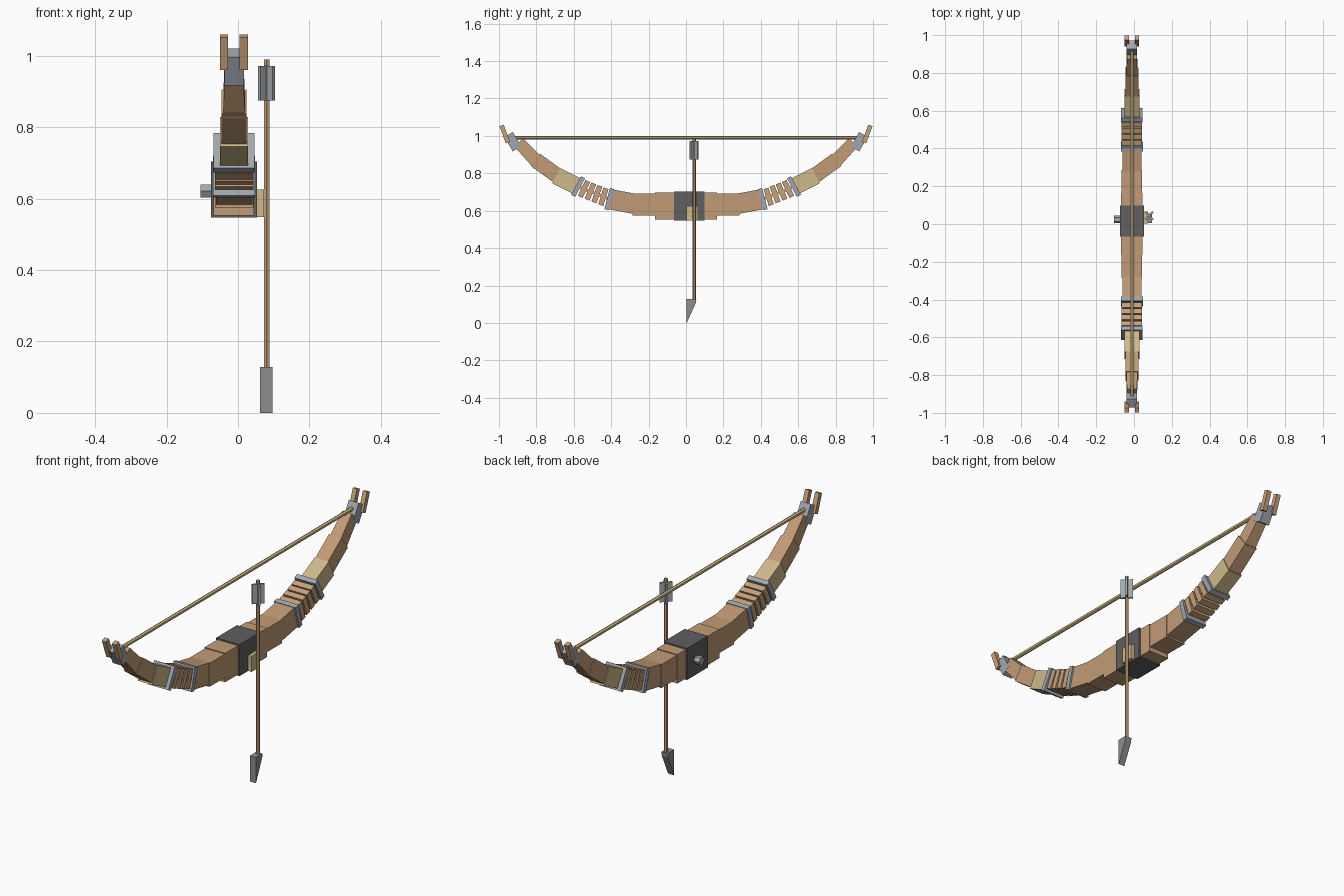
import bpy, bmesh, math
from mathutils import Vector, Matrix

if "Cube" in bpy.data.objects:
    bpy.data.objects.remove(bpy.data.objects["Cube"])

CX = -0.011  # centre plane of the bow


def mat(name, r, g, b):
    m = bpy.data.materials.new(name)
    m.diffuse_color = (r, g, b, 1)
    m.use_nodes = True
    m.node_tree.nodes["Principled BSDF"].inputs["Base Color"].default_value = m.diffuse_color
    return m


WOOD = mat("brown wood", 0.54, 0.33, 0.18)
SLAT = mat("warm wood", 0.57, 0.36, 0.20)
TAN = mat("pale tan", 0.62, 0.49, 0.26)
DARK = mat("dark grip", 0.115, 0.115, 0.12)
METAL = mat("light metal", 0.36, 0.39, 0.43)
STEEL = mat("grey steel", 0.27, 0.27, 0.265)


def finish(name, bm, m):
    bmesh.ops.recalc_face_normals(bm, faces=bm.faces)
    me = bpy.data.meshes.new(name)
    bm.to_mesh(me)
    bm.free()
    me.materials.append(m)
    ob = bpy.data.objects.new(name, me)
    bpy.context.collection.objects.link(ob)
    return ob


def box(name, lo, hi, m):
    lo, hi = Vector(lo), Vector(hi)
    bm = bmesh.new()
    bmesh.ops.create_cube(bm, size=1)
    for v in bm.verts:
        v.co = Vector(v.co[i] * (hi[i] - lo[i]) + (lo[i] + hi[i]) / 2 for i in range(3))
    return finish(name, bm, m)


def bar(name, p0, p1, h, w, m, side=1, x=CX, taper=1.0):
    """Box in the YZ plane running from p0 to p1, h across, w wide in x."""
    a, b = Vector((p0[0] * side, p0[1])), Vector((p1[0] * side, p1[1]))
    d = (b - a).normalized()
    n = Vector((-d.y, d.x))
    bm = bmesh.new()
    rings = []
    for p, k in ((a, 1.0), (b, taper)):
        ring = []
        for sx, sn in ((-1, -1), (1, -1), (1, 1), (-1, 1)):
            q = p + n * sn * h * k / 2
            ring.append(bm.verts.new((x + sx * w * k / 2, q.x, q.y)))
        rings.append(ring)
    bm.faces.new(rings[0])
    bm.faces.new(rings[1])
    for i in range(4):
        j = (i + 1) % 4
        bm.faces.new((rings[0][i], rings[0][j], rings[1][j], rings[1][i]))
    return finish(name, bm, m)


def rod(name, centre, axis, r, length, sides, m):
    bm = bmesh.new()
    bmesh.ops.create_cone(bm, cap_ends=True, segments=sides, radius1=r, radius2=r, depth=length)
    q = Vector((0, 0, 1)).rotation_difference(Vector(axis)).to_matrix().to_4x4()
    bmesh.ops.transform(bm, matrix=Matrix.Translation(centre) @ q, verts=bm.verts)
    return finish(name, bm, m)


def around(c, angle, t):
    """End points of a plate of thickness t centred on c, facing along angle."""
    d = Vector((math.cos(angle), math.sin(angle))) * t / 2
    c = Vector(c)
    return c - d, c + d


# grip and riser
box("riser", (-0.068, -0.165, 0.553), (0.045, 0.165, 0.697), WOOD)
box("grip_wrap", (-0.075, -0.065, 0.547), (0.053, 0.099, 0.704), DARK)
box("arrow_rest", (0.045, 0.003, 0.548), (0.073, 0.065, 0.625), TAN)
rod("grip_knob", (-0.088, 0.025, 0.621), (1, 0, 0), 0.021, 0.034, 6, METAL)

# both limbs, built outward from the riser
for side, tag in ((1, "right"), (-1, "left")):
    bar(f"limb_root_{tag}", (0.14, 0.634), (0.285, 0.634), 0.117, 0.108, WOOD, side)
    bar(f"limb_lower_{tag}", (0.27, 0.636), (0.41, 0.662), 0.108, 0.102, WOOD, side)

    # slatted section between two metal bands
    a, b = Vector((0.41, 0.662)), Vector((0.577, 0.729))
    ang0, ang1 = math.radians(15), math.radians(28)
    bar(f"inner_band_{tag}", *around(a, ang0, 0.024), 0.116, 0.118, METAL, side)
    bar(f"outer_band_{tag}", *around(b, ang1, 0.024), 0.112, 0.114, METAL, side)
    bar(f"slat_spine_{tag}", a, b, 0.014, 0.100, SLAT, side)
    for i in range(4):
        t = 0.19 + i * 0.207
        bar(f"slat_{i}_{tag}", *around(a.lerp(b, t), ang0 + (ang1 - ang0) * t, 0.028),
            0.094, 0.108, SLAT, side)

    # tapering tip of the limb
    bar(f"limb_collar_{tag}", (0.575, 0.727), (0.695, 0.787), 0.092, 0.078, TAN, side)
    bar(f"limb_upper_{tag}", (0.665, 0.770), (0.805, 0.872), 0.082, 0.070, WOOD, side)
    bar(f"limb_end_{tag}", (0.785, 0.850), (0.895, 0.965), 0.074, 0.062, WOOD, side, taper=0.85)
    bar(f"tip_cap_{tag}", (0.904, 0.930), (0.948, 1.008), 0.052, 0.055, METAL, side)
    for x in (-0.039, 0.016):
        bar(f"tip_prong_{tag}", (0.952, 0.964), (0.986, 1.056), 0.024, 0.023, SLAT, side, x)

# bow string
rod("string", (CX, 0, 0.99), (0, 1, 0), 0.010, 1.86, 6, TAN)

# arrow
AX, AY = 0.080, 0.044
rod("arrow_shaft", (AX, AY, 0.55), (0, 0, 1), 0.0088, 0.88, 6, SLAT)
for k, turn in enumerate((45, 135)):
    f = box(f"fletching_{k}", (-0.029, -0.005, 0.875), (0.029, 0.005, 0.972), METAL)
    f.location = (AX, AY, 0)
    f.rotation_euler.z = math.radians(turn)

# arrowhead: a wedge profile extruded across x
bm = bmesh.new()
face = bm.faces.new([bm.verts.new((0.062, y, z)) for y, z in
                     ((0.004, 0), (0.004, 0.128), (0.055, 0.128), (0.053, 0.108))])
ext = bmesh.ops.extrude_face_region(bm, geom=[face])
bmesh.ops.translate(bm, vec=(0.034, 0, 0),
                    verts=[v for v in ext["geom"] if isinstance(v, bmesh.types.BMVert)])
finish("arrowhead", bm, STEEL)
